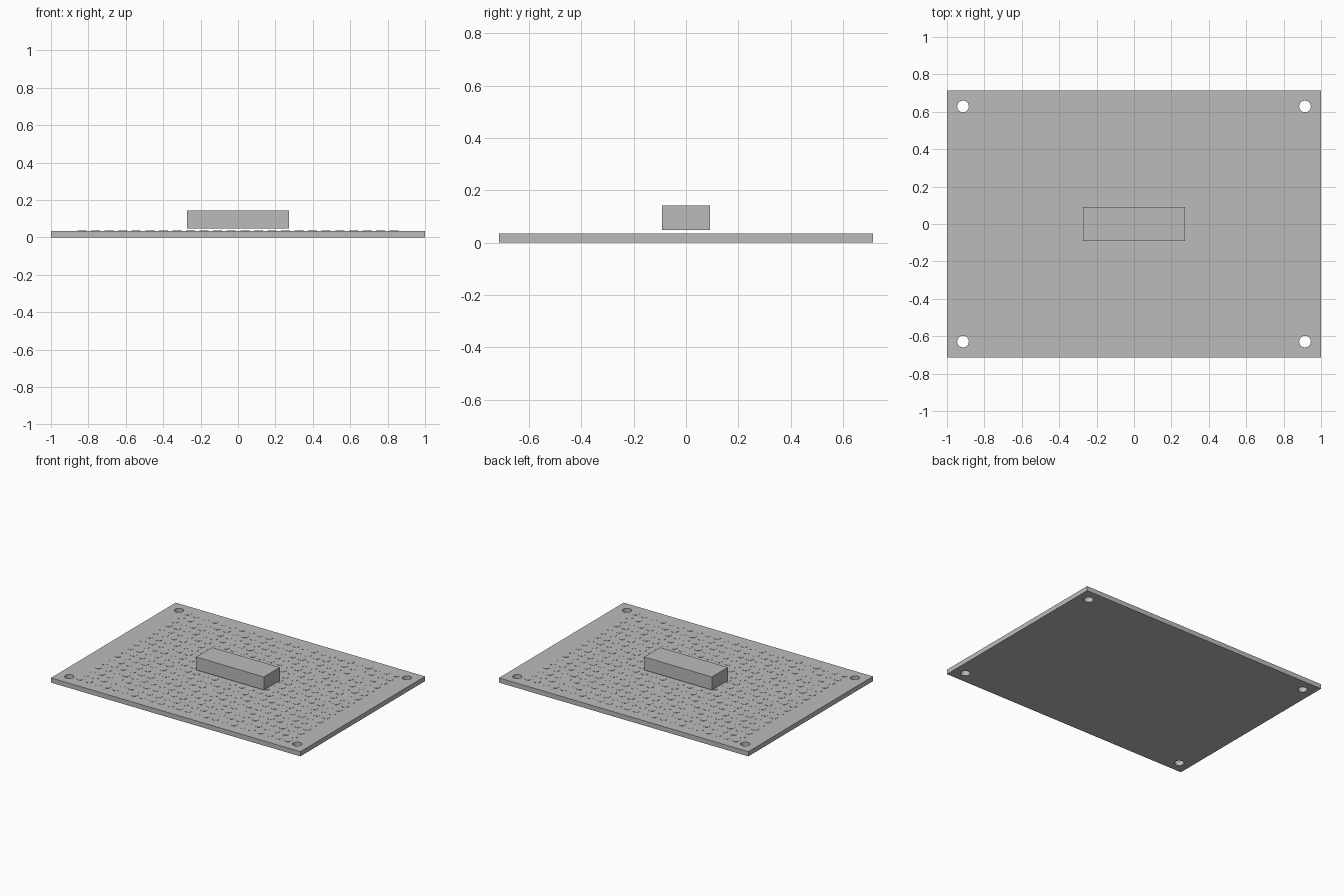
import bpy
import bmesh
import math
from mathutils import Matrix, Vector

cube = bpy.data.objects.get("Cube")
if cube:
    bpy.data.objects.remove(cube, do_unlink=True)

MM = 2 / 70  # model units per millimetre
LENGTH, WIDTH, THICK = 70 * MM, 50 * MM, 1.2 * MM
PITCH = 2.54 * MM

grey = bpy.data.materials.new("plain grey")
grey.use_nodes = True
colour = (0.5, 0.5, 0.5, 1)
grey.diffuse_color = colour
grey.node_tree.nodes["Principled BSDF"].inputs["Base Color"].default_value = colour


def finish(name, bm):
    mesh = bpy.data.meshes.new(name)
    bm.to_mesh(mesh)
    bm.free()
    mesh.materials.append(grey)
    obj = bpy.data.objects.new(name, mesh)
    bpy.context.collection.objects.link(obj)
    return obj


def box(name, size, bottom):
    bm = bmesh.new()
    place = Matrix.Translation((0, 0, bottom + size[2] / 2))
    bmesh.ops.create_cube(bm, size=1, matrix=place @ Matrix.Diagonal((*size, 1)))
    return finish(name, bm)


def discs(name, centres, radius, height, bottom, sides):
    bm = bmesh.new()
    for x, y in centres:
        bmesh.ops.create_cone(bm, cap_ends=True, segments=sides,
                              radius1=radius, radius2=radius, depth=height,
                              matrix=Matrix.Translation((x, y, bottom + height / 2)))
    return finish(name, bm)


# Board with a mounting hole near each corner
board = box("board", (LENGTH, WIDTH, THICK), 0)
corners = [(sx * 32 * MM, sy * 22 * MM) for sx in (-1, 1) for sy in (-1, 1)]
cutter = discs("mounting_hole_cutter", corners, 0.031, THICK * 3, -THICK, 32)
cutter.hide_render = True
cutter.hide_viewport = True
cut = board.modifiers.new("mounting_holes", 'BOOLEAN')
cut.operation = 'DIFFERENCE'
cut.solver = 'EXACT'
cut.object = cutter

# Grid of thin round solder pads
cols, rows = 24, 18
grid = [((c - (cols - 1) / 2) * PITCH, (r - (rows - 1) / 2) * PITCH)
        for c in range(cols) for r in range(rows)]
discs("solder_pads", grid, 0.024, 0.0024, THICK - 0.001, 16)

# Chip body held just above the board
box("chip", (19 * MM, 6.4 * MM, 3.3 * MM), 1.7 * MM)
